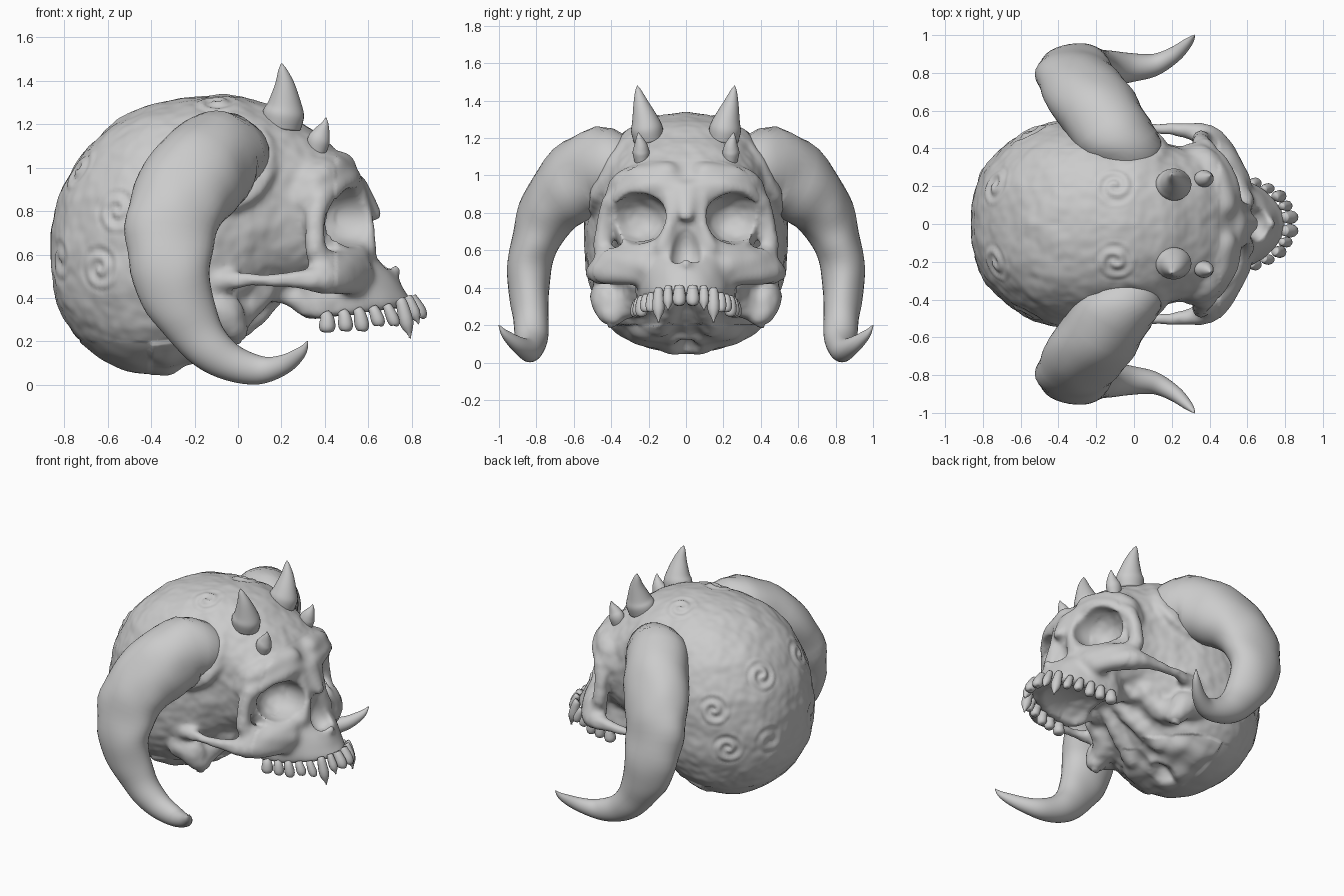
import bpy, bmesh, math
from mathutils import Vector, Matrix, noise

if "Cube" in bpy.data.objects:
    bpy.data.objects.remove(bpy.data.objects["Cube"])

S = (1, -1)


def loft(bm, rings):
    """Skin a list of closed rings and cap both ends."""
    vs = [[bm.verts.new(p) for p in r] for r in rings]
    n = len(vs[0])
    for a, b in zip(vs, vs[1:]):
        for i in range(n):
            bm.faces.new((a[i], a[(i + 1) % n], b[(i + 1) % n], b[i]))
    bm.faces.new(vs[0])
    bm.faces.new(vs[-1])


def spline(rows, k):
    """Catmull-Rom resampling of rows of numbers."""
    out = []
    for i in range(len(rows) - 1):
        p = [rows[max(0, min(len(rows) - 1, i + d))] for d in (-1, 0, 1, 2)]
        for s in range(k):
            t = s / k
            out.append([0.5 * (2 * b + (c - a) * t + (2 * a - 5 * b + 4 * c - d) * t * t
                        + (3 * b - a - 3 * c + d) * t ** 3) for a, b, c, d in zip(*p)])
    return out + [list(rows[-1])]


def tube(bm, rows, side=1, k=5, n=28, axis=(0, 1, 0), bumps=0.0):
    """Sweep ellipses along a path; rows are x, y, z, in-plane radius, cross radius."""
    pts = spline(rows, k)
    rings = []
    for i, (x, y, z, a, b) in enumerate(pts):
        t = (Vector(pts[min(i + 1, len(pts) - 1)][:3]) - Vector(pts[max(i - 1, 0)][:3])).normalized()
        u = t.cross(Vector(axis)).normalized()
        v = t.cross(u)
        ring = []
        for j in range(n):
            w = 2 * math.pi * j / n
            d = u * math.cos(w) * max(a, .002) + v * math.sin(w) * max(b, .002)
            p = Vector((x, y, z)) + d * (1 + bumps * noise.noise(Vector((x, y, z)) * 6 + d * 5))
            ring.append((p.x, p.y * side, p.z))
        rings.append(ring)
    loft(bm, rings)


def ball(bm, c, s, rot=0.0, tilt=0.0, sub=3):
    m = (Matrix.Translation(c) @ Matrix.Rotation(rot, 4, 'Z') @ Matrix.Rotation(tilt, 4, 'X')
         @ Matrix.Diagonal((*s, 1)))
    bmesh.ops.create_icosphere(bm, subdivisions=sub, radius=1, matrix=m)


def chain(bm, rows, k=6):
    """Mirrored bone made of overlapping balls; rows are x, y, z, radius."""
    for x, y, z, r in spline(rows, k):
        for s in S:
            ball(bm, (x, y * s, z), (r, r, r), sub=2)


def finish(bm, name):
    bmesh.ops.recalc_face_normals(bm, faces=bm.faces)
    me = bpy.data.meshes.new(name)
    bm.to_mesh(me)
    bm.free()
    for p in me.polygons:
        p.use_smooth = True
    ob = bpy.data.objects.new(name, me)
    bpy.context.collection.objects.link(ob)
    return ob


# cranium: sections along x as x, bottom, top, half width
bm = bmesh.new()
sections = [(-.86, .52, .72, .09), (-.84, .4, .83, .19), (-.79, .28, .95, .30), (-.7, .17, 1.09, .40),
            (-.55, .075, 1.22, .50), (-.4, .05, 1.29, .545), (-.2, .09, 1.325, .535), (0, .24, 1.33, .48),
            (.15, .38, 1.29, .43), (.3, .43, 1.2, .40), (.42, .46, 1.11, .37), (.5, .5, 1.02, .34),
            (.55, .6, .95, .26)]
rings = []
for x, lo, hi, w in spline(sections, 4):
    ring = []
    for j in range(48):
        a = 2 * math.pi * j / 48
        c, s = math.cos(a), math.sin(a)
        f = lambda q: math.copysign(abs(q) ** (2 / 2.35), q)
        ring.append((x, w * f(c), (lo + hi) / 2 + (hi - lo) / 2 * f(s)))
    rings.append(ring)
loft(bm, rings)

# upper jaw and mid face: D-shaped sections along z as z, front, half width
rings = []
for z, front, w in spline([(.31, .81, .26), (.36, .8, .27), (.43, .77, .27), (.52, .72, .265),
                           (.62, .63, .27), (.75, .59, .28), (.9, .57, .33)], 3):
    k = max(0, (.43 - z) / .12)
    ring = [(.38 + (front - .38) * math.cos(a), w * math.sin(a), z + k * (.065 * math.cos(a) - .01))
            for a in [math.pi * (i / 24 - .5) for i in range(25)]]
    rings.append(ring + [(.29, w * .85, z), (.29, -w * .85, z)])
loft(bm, rings)

# brow, eye rims, cheekbones, arches, nose bone, skull base
chain(bm, [(.53, .04, .93, .05), (.51, .2, .945, .055), (.455, .32, .915, .05), (.385, .405, .84, .045)])
chain(bm, [(.47, .1, 1.0, .08), (.43, .25, .98, .08), (.35, .345, .93, .08), (.3, .37, .85, .06)])
chain(bm, [(.385, .41, .86, .045), (.355, .43, .76, .045), (.36, .45, .62, .055)])
chain(bm, [(.57, .12, .61, .055), (.53, .25, .57, .06), (.45, .37, .56, .06), (.37, .44, .59, .055)])
chain(bm, [(.56, .22, .52, .07), (.47, .36, .53, .075), (.385, .44, .54, .065)])
chain(bm, [(.54, .26, .47, .06), (.47, .385, .48, .07), (.385, .465, .485, .07), (.25, .5, .485, .045),
           (.1, .505, .48, .035), (0, .49, .48, .045), (-.12, .45, .47, .06)])
chain(bm, [(.55, .02, .92, .05), (.585, .015, .84, .05), (.635, .008, .78, .035)])
chain(bm, [(.56, .09, .88, .04), (.59, .085, .75, .04), (.605, .13, .62, .04)])
chain(bm, [(.7, .0, .53, .04), (.75, .0, .53, .016)])
chain(bm, [(-.14, .42, .36, .1), (-.07, .42, .34, .09), (-.03, .41, .27, .075), (.0, .39, .24, .055)])
chain(bm, [(.05, .2, .42, .07), (.2, .17, .42, .05), (.31, .18, .37, .05)])
chain(bm, [(-.02, .33, .3, .08), (.03, .26, .36, .08), (.12, .25, .44, .07)])
chain(bm, [(-.1, .12, .2, .07), (.02, .1, .27, .06), (.15, .06, .4, .06)])
for s in S:
    ball(bm, (-.05, .385 * s, 1.03), (.235, .07, .27), rot=.12 * s, tilt=.5 * s)
skull = finish(bm, "skull")

# cutters: eye sockets, nose opening, palate, base opening
cutters = []
for s in S:
    bm = bmesh.new()
    ball(bm, (.535, .262 * s, .77), (.2, .165, .138), rot=.35 * s, sub=4)
    cutters.append(finish(bm, "socket_cutter"))
bm = bmesh.new()
tube(bm, [(.71, 0, .54, .04, .04), (.69, 0, .565, .1, .085), (.67, 0, .63, .11, .082),
          (.655, 0, .7, .08, .06), (.65, 0, .74, .04, .035), (.65, 0, .765, .01, .01)])
cutters.append(finish(bm, "nose_cutter"))
bm = bmesh.new()
ball(bm, (.45, 0, .3), (.29, .2, .12), sub=4)
cutters.append(finish(bm, "palate_cutter"))
bm = bmesh.new()
ball(bm, (-.22, 0, .06), (.11, .09, .08))
cutters.append(finish(bm, "base_cutter"))


def remesh(v):
    m = skull.modifiers.new("remesh", 'REMESH')
    m.mode, m.voxel_size = 'VOXEL', v


def soften(n):
    m = skull.modifiers.new("soften", 'SMOOTH')
    m.factor, m.iterations = .5, n


remesh(.014)
soften(14)
for c in cutters:
    m = skull.modifiers.new("cut", 'BOOLEAN')
    m.operation, m.object, m.solver = 'DIFFERENCE', c, 'EXACT'
    c.hide_render = True
remesh(.013)
soften(8)
dg = bpy.context.evaluated_depsgraph_get()
baked = bpy.data.meshes.new_from_object(skull.evaluated_get(dg))
skull.modifiers.clear()
skull.data = baked
for c in cutters:
    bpy.data.objects.remove(c)

# carved swirls and wrinkles on the skull surface
swirls = [(-.63, .43, .54), (-.1, .2, 1.3), (-.78, .22, .58), (-.55, .47, .8), (-.72, .2, .98)]
mid = Vector((-.25, 0, .7))
frames = []
for x, y, z in swirls:
    for s in S:
        c = Vector((x, y * s, z))
        d = (c - mid).normalized()
        u = d.cross(Vector((.3, 0, 1))).normalized()
        frames.append((c, u, d.cross(u)))
moves = []
for v in baked.vertices:
    p = v.co
    q = Vector((p.x, abs(p.y), p.z))
    h = .004 * noise.noise(p * 10)
    if p.x < .45 and p.z > .2:
        h = .009 * noise.noise(q * 7) + .004 * noise.noise(q * 19)
        for c, u, w in frames:
            r = (p - c).length
            if r < .12:
                a = math.atan2((p - c).dot(w), (p - c).dot(u))
                h += .008 * math.cos(r * 95 - a) * (1 - r / .12) ** .5
    elif p.z < .45 and -.4 < p.x < .25:
        h = .025 * noise.noise(q * 9)
    moves.append(p + v.normal * h)
for v, p in zip(baked.vertices, moves):
    v.co = p
for p in baked.polygons:
    p.use_smooth = True

# curled side horns
horn = [(-.03, .3, .99, .19, .18), (-.09, .45, 1.035, .23, .2), (-.21, .63, .94, .235, .185),
        (-.295, .755, .77, .22, .155), (-.315, .825, .58, .19, .125), (-.27, .84, .39, .155, .11),
        (-.175, .83, .22, .12, .098), (-.05, .825, .11, .09, .082), (.1, .84, .07, .065, .06),
        (.21, .895, .093, .045, .042), (.29, .965, .15, .025, .022), (.32, 1.0, .2, .003, .003)]
for s, n in zip(S, ("left", "right")):
    bm = bmesh.new()
    tube(bm, horn, s, k=5, n=32, bumps=.1)
    finish(bm, n + "_side_horn")

    # forehead spikes
    bm = bmesh.new()
    tube(bm, [(.2, .2, 1.19, .09, .08), (.21, .21, 1.25, .095, .085), (.215, .22, 1.3, .076, .07),
              (.215, .24, 1.38, .047, .043), (.205, .255, 1.45, .02, .018), (.2, .26, 1.48, .002, .002)], s)
    finish(bm, n + "_large_spike")
    bm = bmesh.new()
    tube(bm, [(.36, .235, 1.06, .04, .035), (.37, .24, 1.12, .052, .045), (.385, .242, 1.16, .04, .036),
              (.4, .25, 1.2, .018, .018), (.405, .255, 1.23, .002, .002)], s)
    finish(bm, n + "_small_spike")

# teeth around the jaw arch: x, y, root z, length, radius
bm = bmesh.new()
for x, y, z, ln, r in [(.805, .036, .385, .08, .036), (.79, .096, .385, .105, .027), (.755, .147, .37, .155, .032),
                       (.695, .188, .345, .075, .028), (.63, .215, .335, .065, .031), (.56, .238, .325, .08, .033),
                       (.49, .252, .315, .07, .034), (.41, .26, .305, .065, .038)]:
    point = .25 if ln > .1 else .75
    for s in S:
        lean = .04 * (x - .4) / .4
        tube(bm, [(x - .01, y * .97, z + .02, r * .7, r * .7), (x, y, z, r * .85, r * .85),
                  (x + lean * .6, y, z - ln * .55, r, r), (x + lean, y, z - ln * .9, r * point, r * point),
                  (x + lean, y, z - ln, r * .15, r * .15)], s, k=3, n=12)
finish(bm, "teeth")
